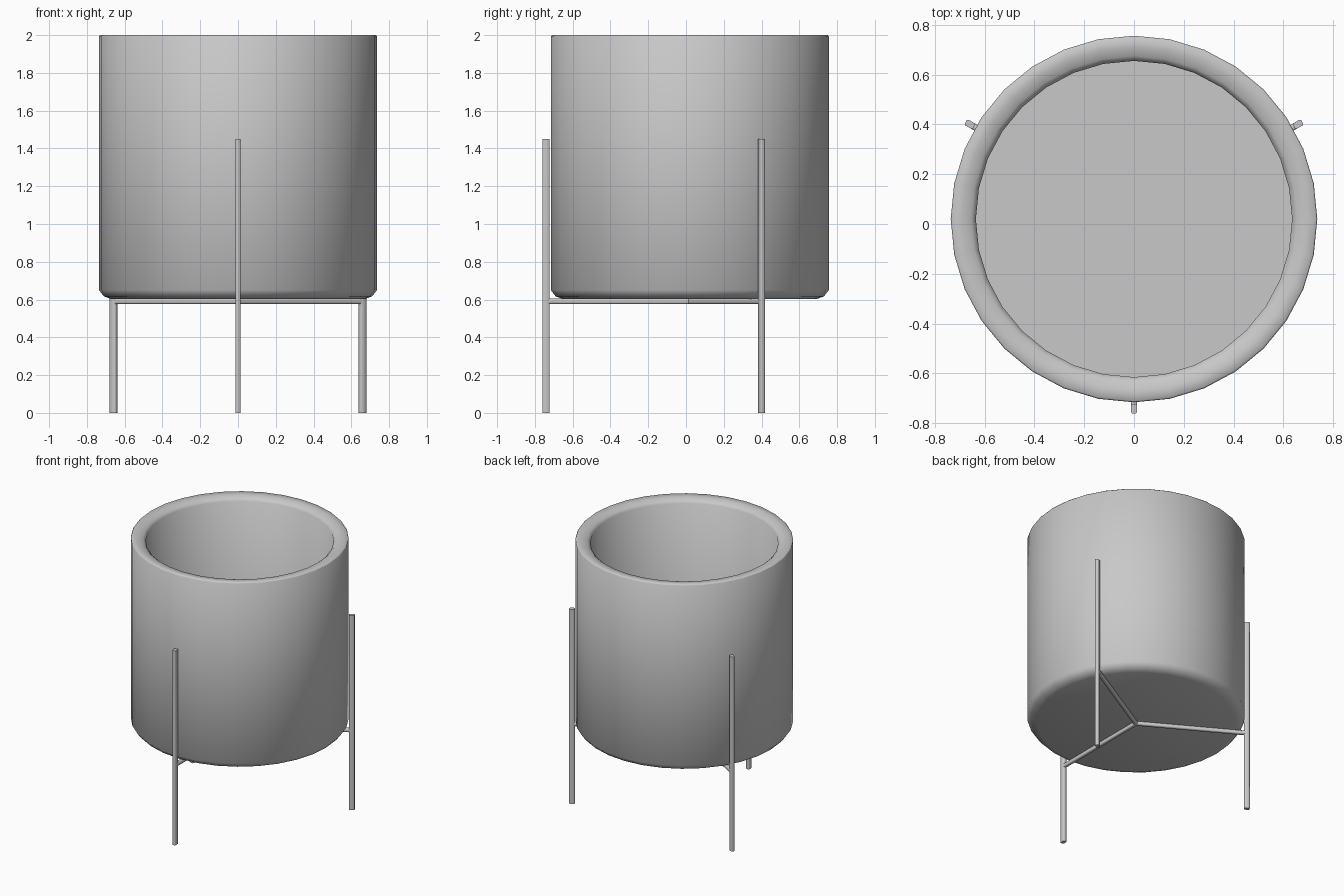
import bpy, bmesh, math
from mathutils import Matrix

old = bpy.data.objects.get("Cube")
if old:
    bpy.data.objects.remove(old, do_unlink=True)

CENTRE_Y = 0.02
SIDES = 32


def material(name, colour):
    mat = bpy.data.materials.new(name)
    mat.use_nodes = True
    mat.diffuse_color = colour
    mat.node_tree.nodes["Principled BSDF"].inputs["Base Color"].default_value = colour
    return mat


grey = material("plain grey", (0.58, 0.58, 0.58, 1))


def finish(name, bm, angle):
    bmesh.ops.recalc_face_normals(bm, faces=bm.faces)
    mesh = bpy.data.meshes.new(name)
    bm.to_mesh(mesh)
    bm.free()
    mesh.materials.append(grey)
    obj = bpy.data.objects.new(name, mesh)
    bpy.context.collection.objects.link(obj)
    bpy.ops.object.select_all(action="DESELECT")
    obj.select_set(True)
    bpy.context.view_layer.objects.active = obj
    bpy.ops.object.shade_smooth_by_angle(angle=math.radians(angle))
    return obj


# Pot: revolved wall profile with a softly inward-sloping rim,
# closed by flat discs underneath and inside
profile = [(0.67, 0.602), (0.71, 0.617), (0.736, 0.65), (0.736, 1.993),
           (0.73, 2.0), (0.69, 1.996), (0.655, 1.988), (0.635, 1.97),
           (0.635, 0.63)]
bm = bmesh.new()
rings = []
for r, z in profile:
    rings.append([bm.verts.new((r * math.cos(a), r * math.sin(a) + CENTRE_Y, z))
                  for a in (math.tau * i / SIDES for i in range(SIDES))])
for low, high in zip(rings, rings[1:]):
    for i in range(SIDES):
        j = (i + 1) % SIDES
        bm.faces.new((low[i], low[j], high[j], high[i]))
bm.faces.new(rings[0])
bm.faces.new(rings[-1])
finish("pot", bm, 60)


# Stand: three upright legs joined by spokes that meet under the pot
def bar(name, size, centre, turn):
    bm = bmesh.new()
    bmesh.ops.create_cube(bm, size=1)
    bmesh.ops.scale(bm, vec=size, verts=bm.verts)
    long_axis = max(range(3), key=lambda i: size[i])
    edges = [e for e in bm.edges
             if abs(e.verts[0].co[long_axis] - e.verts[1].co[long_axis]) > 0.1]
    bmesh.ops.bevel(bm, geom=edges, offset=0.005, segments=1, affect="EDGES")
    bmesh.ops.translate(bm, vec=centre, verts=bm.verts)
    place = Matrix.Translation((0, CENTRE_Y, 0)) @ Matrix.Rotation(turn, 4, "Z")
    bmesh.ops.transform(bm, matrix=place, verts=bm.verts)
    finish(name, bm, 50)


for k, side in enumerate(("front", "back_left", "back_right")):
    turn = math.tau * k / 3
    bar(side + "_leg", (0.026, 0.038, 1.45), (0, -0.761, 0.725), turn)
    bar(side + "_spoke", (0.026, 0.75, 0.028), (0, -0.375, 0.591), turn)
